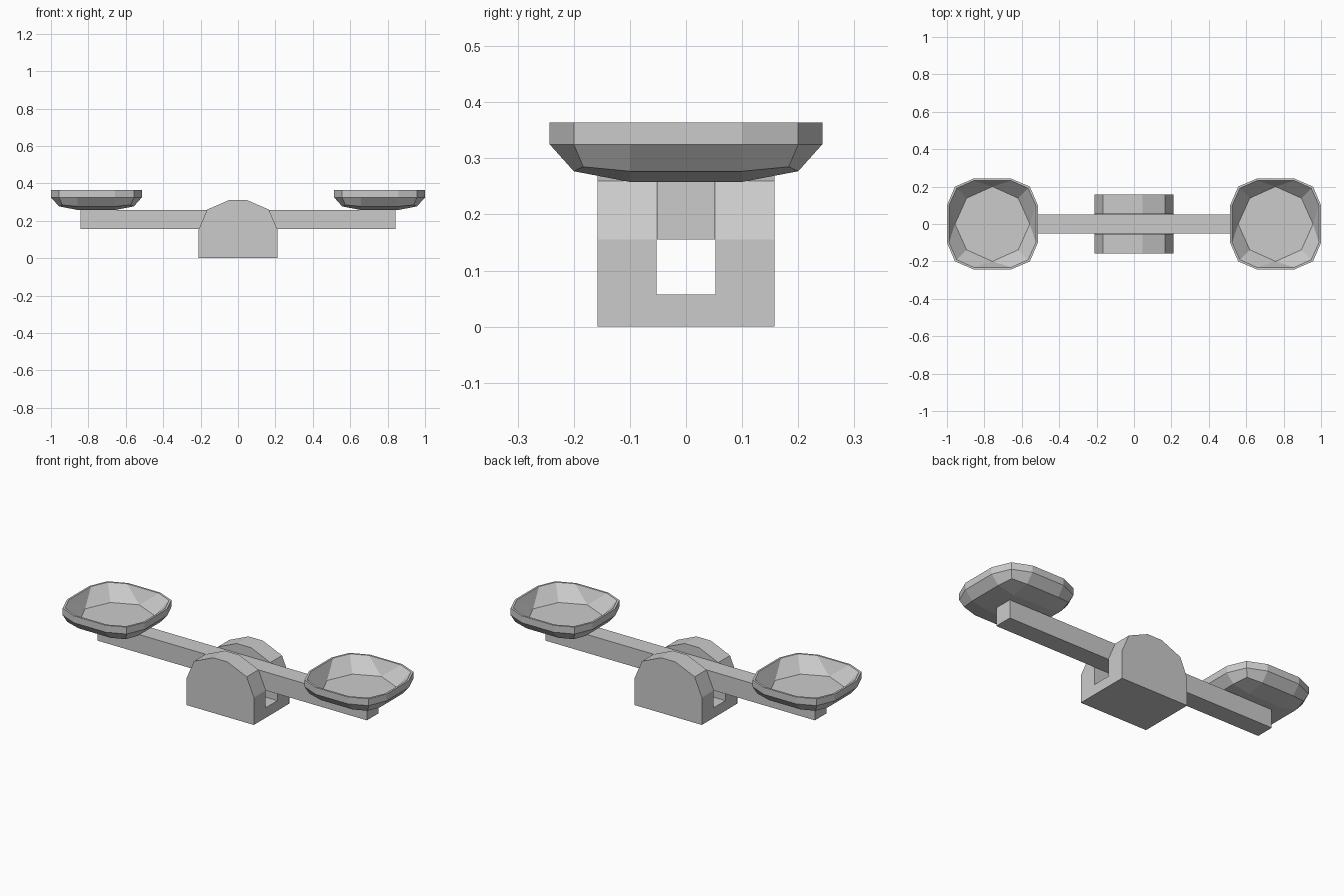
import bpy, bmesh

if "Cube" in bpy.data.objects:
    bpy.data.objects.remove(bpy.data.objects["Cube"])


def make_object(name, bm):
    bmesh.ops.recalc_face_normals(bm, faces=bm.faces)
    mesh = bpy.data.meshes.new(name)
    bm.to_mesh(mesh)
    bm.free()
    obj = bpy.data.objects.new(name, mesh)
    bpy.context.collection.objects.link(obj)
    return obj


def prism(name, profile, y):
    """Extrude an x-z profile from -y to y."""
    bm = bmesh.new()
    face = bm.faces.new([bm.verts.new((x, -y, z)) for x, z in profile])
    ext = bmesh.ops.extrude_face_region(bm, geom=[face])
    verts = [v for v in ext["geom"] if isinstance(v, bmesh.types.BMVert)]
    bmesh.ops.translate(bm, verts=verts, vec=(0, 2 * y, 0))
    return make_object(name, bm)


def box(name, x, y, z0, z1):
    return prism(name, [(-x, z0), (x, z0), (x, z1), (-x, z1)], y)


def ring(bm, quarter, cx):
    """Repeat the points of one side four times around the pan centre."""
    verts = []
    for k in range(4):
        for x, y, z in quarter:
            for _ in range(k):
                x, y = -y, x
            verts.append(bm.verts.new((cx + x, y, z)))
    return verts


def side_points(corner, zc, out, zm, half=0.10):
    return [(corner, -corner, zc), (out, -half, zm), (out, half, zm)]


def pan(name, cx):
    bm = bmesh.new()
    # outer shell rings, bottom to rim, then the inner lip
    low = ring(bm, side_points(0.183, 0.285, 0.2, 0.277), cx)
    mid = ring(bm, side_points(0.2, 0.325, 0.243, 0.325), cx)
    top = ring(bm, side_points(0.2, 0.364, 0.243, 0.364), cx)
    lip = ring(bm, side_points(0.191, 0.364, 0.232, 0.364), cx)
    for a, b in ((low, mid), (mid, top), (top, lip)):
        for i in range(12):
            j = (i + 1) % 12
            bm.faces.new((a[i], a[j], b[j], b[i]))
    # underside: a flat square with sloping borders
    base = ring(bm, [(0.1, -0.1, 0.258)], cx)
    bm.faces.new(base)
    floor = ring(bm, [(0.138, -0.138, 0.284), (0.2, 0, 0.284)], cx)
    bm.faces.new(floor)
    for k in range(4):
        n = (k + 1) % 4
        c, m1, m2 = 3 * k, 3 * k + 1, 3 * k + 2
        bm.faces.new((base[k], base[n], low[m2], low[m1]))
        bm.faces.new((base[k], low[m1], low[c], low[c - 1]))
        # bowl wall down to the octagonal floor
        f0, f1, f2 = floor[2 * k], floor[2 * k + 1], floor[2 * n]
        bm.faces.new((lip[c], lip[m1], f1, f0))
        bm.faces.new((lip[m1], lip[m2], f1))
        bm.faces.new((lip[m2], lip[3 * n], f2, f1))
    return make_object(name, bm)


# rounded stand with a slot for the beam
half = [(0.21, 0), (0.21, 0.155), (0.165, 0.26), (0.045, 0.312)]
stand = prism("stand", half + [(-x, z) for x, z in reversed(half)], 0.158)
cutter = box("slot_cutter", 0.5, 0.053, 0.057, 0.6)
cutter.hide_render = True
cutter.hide_viewport = True
mod = stand.modifiers.new("slot", "BOOLEAN")
mod.operation = "DIFFERENCE"
mod.solver = "EXACT"
mod.object = cutter

# balance beam
box("beam", 0.843, 0.052, 0.155, 0.259)

# weighing pans
for side, sign in (("left", -1), ("right", 1)):
    pan(side + "_pan", sign * 0.757)
